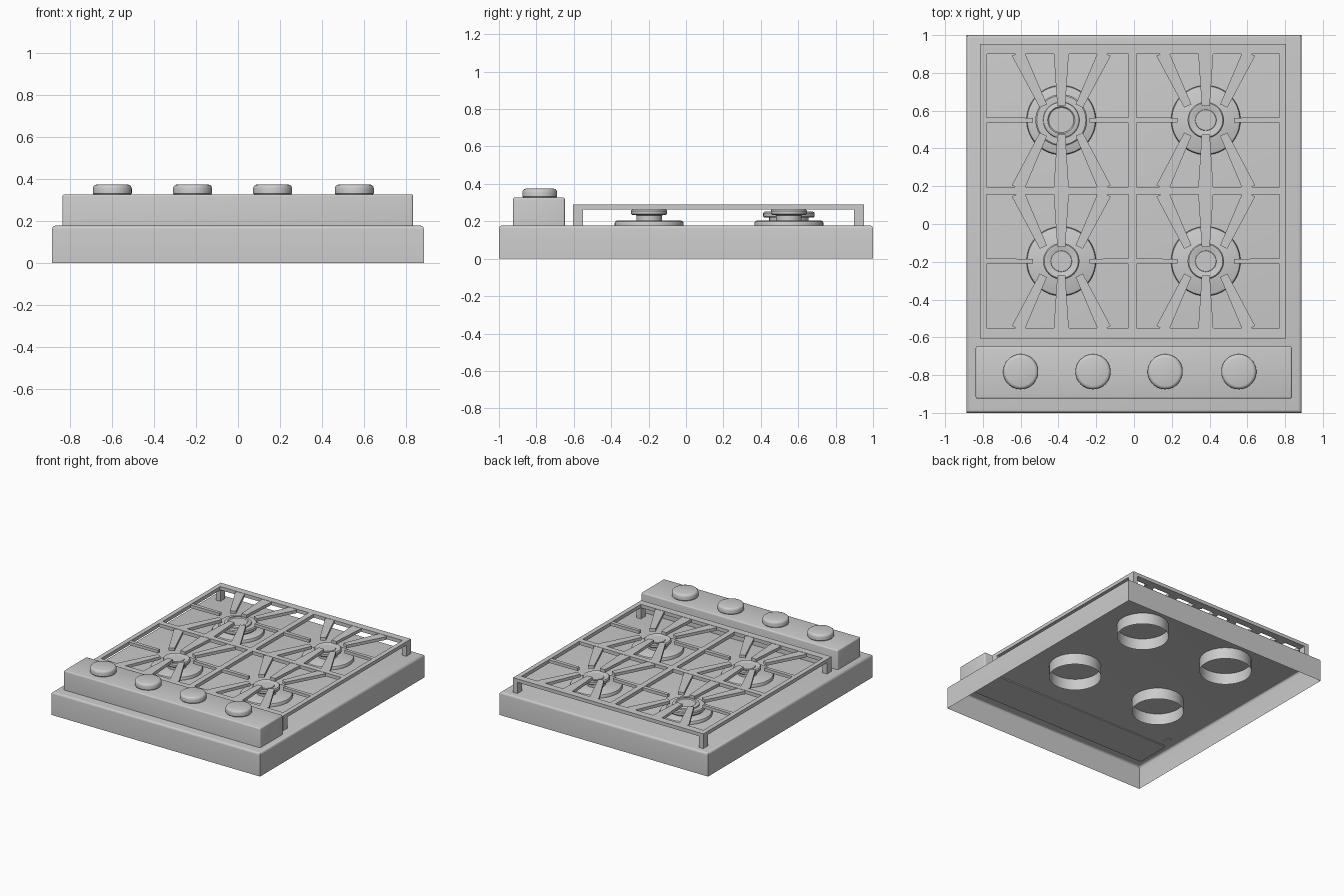
import bpy
import bmesh
from math import radians
from mathutils import Matrix, Vector

if "Cube" in bpy.data.objects:
    bpy.data.objects.remove(bpy.data.objects["Cube"], do_unlink=True)

GRAY = (0.6, 0.6, 0.6, 1)
metal = bpy.data.materials.new("light_gray_metal")
metal.use_nodes = True
metal.diffuse_color = GRAY
metal.node_tree.nodes["Principled BSDF"].inputs["Base Color"].default_value = GRAY


def finish(bm, name, angle=35):
    bmesh.ops.recalc_face_normals(bm, faces=bm.faces)
    mesh = bpy.data.meshes.new(name)
    bm.to_mesh(mesh)
    bm.free()
    mesh.shade_smooth()
    mesh.set_sharp_from_angle(angle=radians(angle))
    mesh.materials.append(metal)
    obj = bpy.data.objects.new(name, mesh)
    bpy.context.collection.objects.link(obj)
    return obj


def add_box(bm, x0, x1, y0, y1, z0, z1):
    size = Matrix.Diagonal((x1 - x0, y1 - y0, z1 - z0, 1))
    centre = Matrix.Translation(((x0 + x1) / 2, (y0 + y1) / 2, (z0 + z1) / 2))
    return bmesh.ops.create_cube(bm, size=1, matrix=centre @ size)["verts"]


def lathe(name, profile, x, y, steps=48):
    """Spin an (r, z) profile around a vertical axis at x, y."""
    bm = bmesh.new()
    verts = [bm.verts.new((r, 0, z)) for r, z in profile]
    edges = [bm.edges.new(pair) for pair in zip(verts, verts[1:])]
    bmesh.ops.spin(bm, geom=verts + edges, cent=(0, 0, 0), axis=(0, 0, 1),
                   angle=radians(360), steps=steps)
    bmesh.ops.remove_doubles(bm, verts=bm.verts, dist=0.0005)
    obj = finish(bm, name)
    obj.location = (x, y, 0)
    return obj


def add_spoke(bm, start, end, w0, w1, z0, z1):
    """Tapered flat bar from start to end."""
    a, b = Vector(start), Vector(end)
    side = (b - a).orthogonal().normalized()
    corners = [a + side * w0 / 2, b + side * w1 / 2, b - side * w1 / 2, a - side * w0 / 2]
    face = bm.faces.new([bm.verts.new((c.x, c.y, z0)) for c in corners])
    geom = bmesh.ops.extrude_face_region(bm, geom=[face])["geom"]
    top = [g for g in geom if isinstance(g, bmesh.types.BMVert)]
    bmesh.ops.translate(bm, verts=top, vec=(0, 0, z1 - z0))


# Body tray, open underneath, rounded along the top rim
bm = bmesh.new()
add_box(bm, -0.888, 0.888, -1, 1, 0, 0.178)
bm.faces.ensure_lookup_table()
bmesh.ops.delete(bm, geom=[f for f in bm.faces if f.calc_center_median().z < 0.01],
                 context="FACES_ONLY")
rim = [e for e in bm.edges if min(v.co.z for v in e.verts) > 0.1]
bmesh.ops.bevel(bm, geom=rim, offset=0.018, segments=4, profile=0.5, affect="EDGES")
finish(bm, "body_tray")

# Control panel
bm = bmesh.new()
add_box(bm, -0.838, 0.836, -0.925, -0.648, 0.17, 0.327)
edges = [e for e in bm.edges if max(v.co.z for v in e.verts) > 0.3]
bmesh.ops.bevel(bm, geom=edges, offset=0.01, segments=3, profile=0.5, affect="EDGES")
finish(bm, "control_panel")

# Knobs
knob = [(0.088, 0.325), (0.093, 0.332), (0.093, 0.356), (0.09, 0.365),
        (0.084, 0.371), (0.075, 0.374), (0, 0.374)]
for i, x in enumerate((-0.6, -0.217, 0.165, 0.555)):
    lathe(f"knob_{i + 1}", knob, x, -0.782)

# Burners: base plate, cap and the tube below
base = [(0.184, 0.175), (0.184, 0.192), (0.18, 0.2), (0.172, 0.204), (0, 0.204)]
small_cap = [(0.068, 0.2), (0.068, 0.232), (0.09, 0.234), (0.096, 0.24), (0.096, 0.256),
             (0.09, 0.264), (0.076, 0.264), (0.062, 0.258), (0.056, 0.258), (0.054, 0.262), (0, 0.262)]
large_cap = [(0.105, 0.2), (0.105, 0.219), (0.133, 0.22), (0.137, 0.225), (0.137, 0.245),
             (0.13, 0.251), (0.096, 0.251), (0.094, 0.26), (0.086, 0.265),
             (0.072, 0.265), (0.066, 0.259), (0, 0.259)]
tube = [(0.184, 0.09), (0.184, 0.176)]
BURNERS = {"back_right": (-0.385, 0.55), "back_left": (0.38, 0.55),
           "front_right": (-0.385, -0.197), "front_left": (0.38, -0.197)}
for place, (x, y) in BURNERS.items():
    lathe(f"burner_base_{place}", base, x, y)
    lathe(f"burner_cap_{place}", large_cap if place == "back_right" else small_cap, x, y)
    lathe(f"burner_tube_{place}", tube, x, y)

# Grate frame with centre bars and corner legs
LEFT, RIGHT, FRONT, BACK = -0.815, 0.805, -0.605, 0.953
Z0, Z1 = 0.264, 0.291
bm = bmesh.new()
for y0, y1 in ((FRONT, -0.55), (0.155, 0.197), (0.9, BACK)):
    add_box(bm, LEFT, RIGHT, y0, y1, Z0, Z1)
for x0, x1 in ((LEFT, -0.78), (-0.028, 0.014), (0.77, RIGHT)):
    add_box(bm, x0, x1, FRONT, BACK, Z0, Z1)
for x0 in (LEFT, RIGHT - 0.036):
    for y0 in (FRONT, BACK - 0.055):
        add_box(bm, x0, x0 + 0.036, y0, y0 + 0.055, 0.174, Z1)
finish(bm, "grate_frame", 20)

# Grate spokes reaching in over every burner
for place, (x, y) in BURNERS.items():
    x0, x1 = (-0.785, -0.025) if x < 0 else (0.01, 0.775)
    y0, y1 = (0.19, 0.905) if y > 0 else (-0.555, 0.16)
    bm = bmesh.new()
    for s, edge in ((-1, x0), (1, x1)):
        add_spoke(bm, (edge, y), (x + 0.15 * s, y), 0.03, 0.024, 0.266, 0.289)
    for s, edge in ((-1, y0), (1, y1)):
        add_spoke(bm, (x, edge), (x, y + 0.075 * s), 0.08, 0.042, 0.266, 0.289)
        for t in (-1, 1):
            add_spoke(bm, (x + 0.23 * t, edge), (x + 0.095 * t, y + 0.075 * s),
                      0.07, 0.042, 0.266, 0.289)
    finish(bm, f"grate_spokes_{place}", 20)
